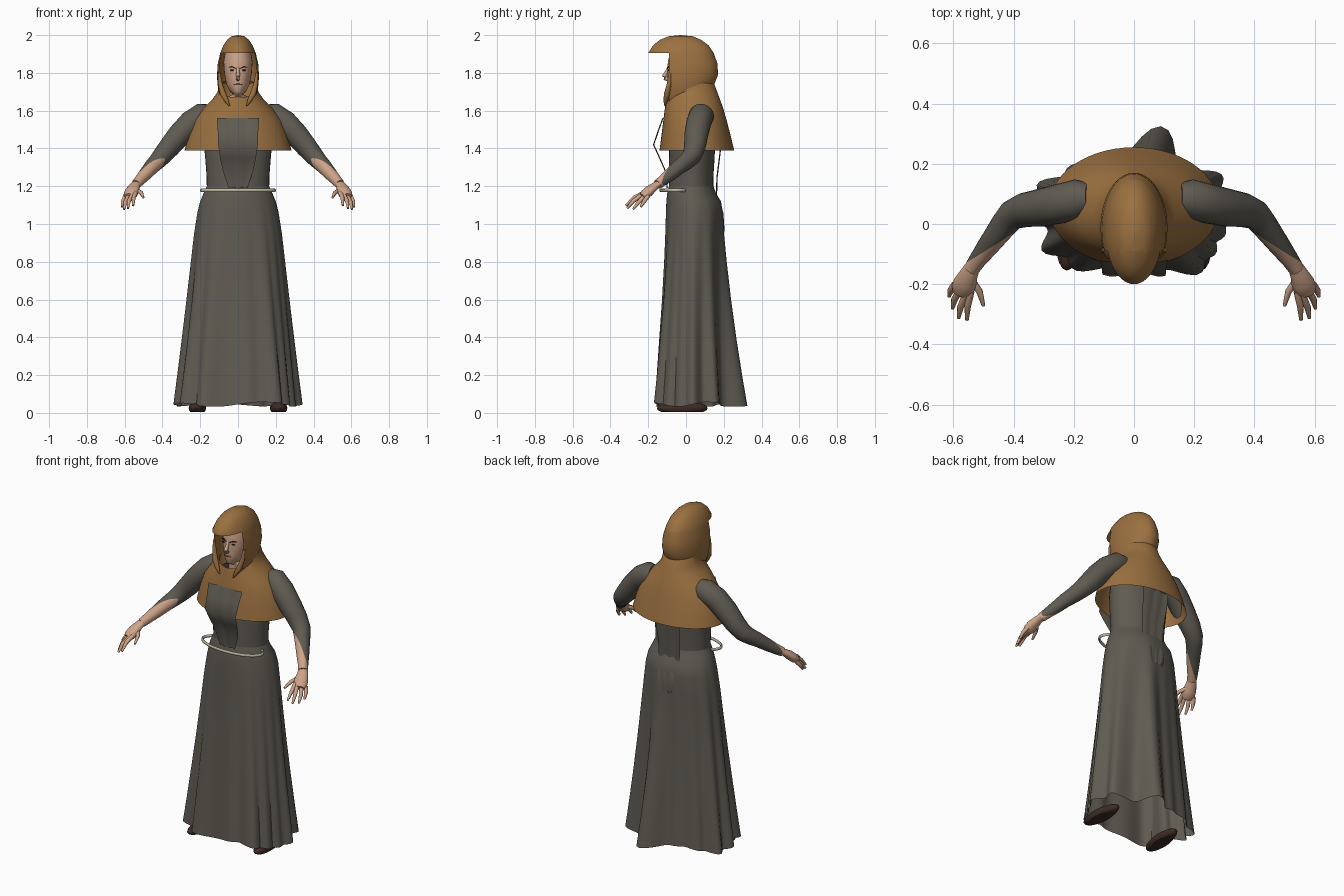
import bpy, bmesh, math
from mathutils import Vector

cube = bpy.data.objects.get("Cube")
if cube:
    bpy.data.objects.remove(cube)


def material(name, color):
    m = bpy.data.materials.new(name)
    m.use_nodes = True
    m.diffuse_color = (*color, 1)
    m.node_tree.nodes["Principled BSDF"].inputs["Base Color"].default_value = (*color, 1)
    return m


ROBE = material("robe grey", (.115, .105, .085))
HOOD = material("hood brown", (.33, .165, .052))
SKIN = material("skin", (.62, .37, .25))
BELT = material("belt cream", (.5, .45, .34))
SHOE = material("shoe brown", (.05, .025, .018))
DARK = material("brow dark", (.02, .014, .01))
LIPS = material("lips", (.4, .18, .13))


def finish(name, bm, mats, mirror=False):
    bmesh.ops.recalc_face_normals(bm, faces=bm.faces)
    mesh = bpy.data.meshes.new(name)
    bm.to_mesh(mesh)
    bm.free()
    ob = bpy.data.objects.new(name, mesh)
    bpy.context.collection.objects.link(ob)
    for m in mats:
        mesh.materials.append(m)
    bpy.ops.object.select_all(action='DESELECT')
    ob.select_set(True)
    bpy.context.view_layer.objects.active = ob
    bpy.ops.object.shade_smooth_by_angle(angle=math.radians(50))
    if mirror:
        ob.modifiers.new("mirror", 'MIRROR')


def bridge(bm, rings, closed=True):
    for a, b in zip(rings, rings[1:]):
        n = len(a)
        for i in range(n if closed else n - 1):
            j = (i + 1) % n
            bm.faces.new((a[i], a[j], b[j], b[i]))


def loft(rows, n=40, fold=None):
    """Stack of ellipses, each row is z, half width, front y, back y."""
    bm = bmesh.new()
    rings = []
    for z, rx, yf, yb in rows:
        ring = []
        for i in range(n):
            a = math.tau * i / n
            k, dz = fold(a, z) if fold else (1, 0)
            ring.append(bm.verts.new((rx * k * math.cos(a),
                                      (yf + yb) / 2 + (yb - yf) / 2 * k * math.sin(a), z + dz)))
        rings.append(ring)
    bridge(bm, rings)
    return bm


def tube(points, n=12, squash=1, bm=None):
    """Swept round section, each point is x, y, z, radius."""
    bm = bm or bmesh.new()
    pts = [Vector(p[:3]) for p in points]
    rings = []
    for i, p in enumerate(points):
        t = (pts[min(i + 1, len(pts) - 1)] - pts[max(i - 1, 0)]).normalized()
        u = t.cross(Vector((0, 0, 1))).normalized()
        v = u.cross(t)
        rings.append([bm.verts.new(pts[i] + p[3] * (u * math.cos(a) + v * squash * math.sin(a)))
                      for a in (math.tau * k / n for k in range(n))])
    bridge(bm, rings)
    bm.faces.new(rings[0])
    bm.faces.new(rings[-1])
    return bm


def ball(center, size, n=16):
    bm = bmesh.new()
    bmesh.ops.create_uvsphere(bm, u_segments=n, v_segments=n // 2, radius=1)
    for v in bm.verts:
        v.co = Vector(center) + Vector(a * b for a, b in zip(v.co, size))
    return bm


def cut(bm, geom, co, no, clear=False):
    edges = {e for f in geom for e in f.edges}
    verts = {v for f in geom for v in f.verts}
    bmesh.ops.bisect_plane(bm, geom=list(geom) + list(edges) + list(verts),
                           plane_co=co, plane_no=no, clear_outer=clear)


# Skirt whose folds (direction in degrees, depth) open out towards the hem
FOLDS = [(79, .64), (36, .24), (0, .18), (-21, .12), (-40, .2), (-56, .34), (-78, .13), (-123, .24),
         (-146, .26), (180, .18), (153, .24), (129, .15), (105, .1)]


def skirt_fold(a, z):
    t = max(0, (1.12 - z) / 1.08)
    depth = 0
    for deg, height in FOLDS:
        d = math.remainder(a - math.radians(deg), math.tau)
        depth = max(depth, height * math.exp(-(d / .2) ** 2))
    return 1 + t * depth, .012 * t ** 3 * math.sin(4 * a)


finish("robe_skirt", loft([(1.2, .165, -.09, .145), (1.16, .183, -.1, .16), (1.12, .2, -.104, .185),
                           (1.06, .213, -.106, .193), (.95, .226, -.108, .189), (.8, .237, -.112, .19),
                           (.6, .251, -.12, .194), (.4, .265, -.13, .2), (.2, .279, -.139, .208),
                           (.045, .29, -.147, .215)], 100, skirt_fold), [ROBE])

# Bodice
finish("robe_bodice", loft([(1.17, .165, -.09, .145), (1.25, .166, -.09, .145),
                            (1.33, .172, -.09, .15), (1.42, .18, -.088, .155),
                            (1.52, .17, -.08, .15), (1.6, .13, -.06, .13)], 40), [ROBE])


# Hanging cloth panels, each row is z, y, half width
def panel(name, rows, n=9):
    bm = bmesh.new()
    rings = []
    for z, y, w in rows:
        rings.append([bm.verts.new((w * (2 * i / (n - 1) - 1),
                                    y + .004 * math.cos(i * 2.1 + z * 9), z)) for i in range(n)])
    bridge(bm, rings, False)
    finish(name, bm, [ROBE])


panel("front_panel", [(1.56, -.122, .112), (1.49, -.147, .107), (1.42, -.172, .105),
                      (1.35, -.14, .095), (1.28, -.108, .08), (1.19, -.1, .05)])
panel("back_panel", [(1.44, .185, .085), (1.38, .18, .085), (1.25, .165, .075), (1.12, .16, .07)])
panel("hip_flap", [(1.1, .178, .05), (1.06, .195, .055), (1.0, .199, .05), (.96, .2, .04)])

# Belt ring, sunk into the robe at the back
bm = bmesh.new()
rings = []
for i in range(48):
    a = math.tau * i / 48
    c, s = math.cos(a), math.sin(a)
    rings.append([bm.verts.new(((.194 + .007 * math.cos(b)) * c, -.05 + (.084 + .007 * math.cos(b)) * s,
                                1.178 + .009 * math.sin(b))) for b in (math.tau * k / 8 for k in range(8))])
bridge(bm, rings + rings[:1])
finish("belt", bm, [BELT])

# Shoulder cape, trimmed lower under the chin
bm = loft([(1.39, .283, -.14, .255), (1.47, .262, -.13, .236), (1.55, .23, -.12, .215),
           (1.61, .185, -.112, .198), (1.66, .135, -.104, .18), (1.7, .108, -.095, .165),
           (1.74, .102, -.085, .15), (1.78, .085, -.06, .12)], 56)
cut(bm, bm.faces, (0, -.1, 1.67), (0, -.42, 1), True)
finish("shoulder_cape", bm, [HOOD])

# Hood with a peak above the open face
bm = loft([(2.0, .001, -.031, -.029), (1.994, .034, -.09, .035), (1.975, .058, -.138, .08),
           (1.945, .078, -.175, .12), (1.905, .094, -.2, .147), (1.85, .107, -.2, .166),
           (1.79, .111, -.195, .17), (1.74, .109, -.175, .15), (1.69, .1, -.15, .12),
           (1.64, .08, -.13, .08)], 56)
cut(bm, bm.faces, (0, -.09, 0), (0, 1, 0))
cut(bm, bm.faces, (0, 0, 1.904), (0, 0, 1))
gone = [f for f in bm.faces if f.calc_center_median().y < -.09 and f.calc_center_median().z < 1.904]
bmesh.ops.delete(bm, geom=gone, context='FACES')
finish("hood", bm, [HOOD])
finish("hood_edge", tube([(.1, -.085, 1.8, .007), (.094, -.09, 1.74, .012), (.08, -.1, 1.69, .016),
                          (.062, -.108, 1.655, .012), (.045, -.112, 1.625, .003)]), [HOOD], mirror=True)

# Head and face
finish("head", loft([(1.6, .05, -.06, .06), (1.675, .05, -.06, .07), (1.688, .026, -.088, .07),
                     (1.7, .042, -.097, .07), (1.74, .062, -.1, .08), (1.8, .073, -.1, .09),
                     (1.86, .077, -.096, .09), (1.92, .066, -.08, .08)], 28), [SKIN])
finish("nose", tube([(0, -.092, 1.83, .007), (0, -.104, 1.803, .009), (0, -.117, 1.78, .012),
                     (0, -.112, 1.772, .012), (0, -.095, 1.764, .009)], 12), [SKIN])
finish("eye", ball((.031, -.091, 1.814), (.012, .004, .0045), 10), [DARK], mirror=True)
finish("eyebrow", tube([(.013, -.097, 1.824, .003), (.032, -.092, 1.833, .004),
                        (.05, -.08, 1.829, .002)], 6), [DARK], mirror=True)
finish("mouth", ball((0, -.099, 1.739), (.024, .004, .004), 12), [LIPS])

# Arms: grey sleeve cut on a slant, with bare skin on the inner forearm
arm = tube([(.15, .085, 1.585, .05), (.185, .083, 1.577, .066), (.25, .067, 1.535, .066),
            (.31, .054, 1.472, .063), (.365, .046, 1.405, .057), (.405, .03, 1.358, .05),
            (.43, .0, 1.33, .045), (.46, -.04, 1.3, .04), (.49, -.08, 1.265, .035),
            (.52, -.12, 1.232, .029), (.54, -.15, 1.21, .026)], 20)
inner = Vector((-.72, -.68, .1)).normalized()
axis = Vector((.13, -.17, -.14))
start = Vector((.42, .01, 1.34)) + inner * .045
end = Vector((.54, -.15, 1.21)) - inner * .03
slant = (end - start).cross(axis.cross(inner)).normalized()
if slant.dot(axis) < 0:
    slant = -slant


def past_elbow(f):
    return (f.calc_center_median() - Vector((.405, .03, 1.358))).dot(axis) > 0


cut(arm, [f for f in arm.faces if past_elbow(f)], start, slant)
for f in arm.faces:
    f.material_index = int(past_elbow(f) and (f.calc_center_median() - start).dot(slant) > 0)
finish("arm", arm, [ROBE, SKIN], mirror=True)

# Hands
hand = tube([(.535, -.14, 1.218, .025), (.548, -.165, 1.2, .03), (.56, -.195, 1.176, .039),
             (.57, -.218, 1.155, .038), (.575, -.232, 1.145, .028)], 14, .68)
fingers = [((.542, -.225, 1.165), (.553, -.275, 1.138), (.555, -.318, 1.098)),
           ((.56, -.235, 1.153), (.577, -.278, 1.122), (.583, -.312, 1.083)),
           ((.58, -.222, 1.146), (.597, -.252, 1.113), (.603, -.28, 1.078)),
           ((.595, -.2, 1.148), (.61, -.222, 1.12), (.614, -.24, 1.09)),
           ((.54, -.185, 1.182), (.513, -.225, 1.165), (.5, -.272, 1.14))]
for base, mid, tip in fingers:
    tube([(*base, .012), (*mid, .011), (*tip, .006)], 8, 1, hand)
finish("hand", hand, [SKIN], mirror=True)

# Low shoes, flat underneath, toes turned out a little
bm = ball((0, 0, .025), (.046, .135, .035), 20)
for v in bm.verts:
    v.co.z = max(v.co.z, .005)
    v.co.x *= 1 - .9 * max(v.co.y, 0)
    v.co.x += .215 - .06 * v.co.y
    v.co.y -= .02
finish("shoe", bm, [SHOE], mirror=True)
